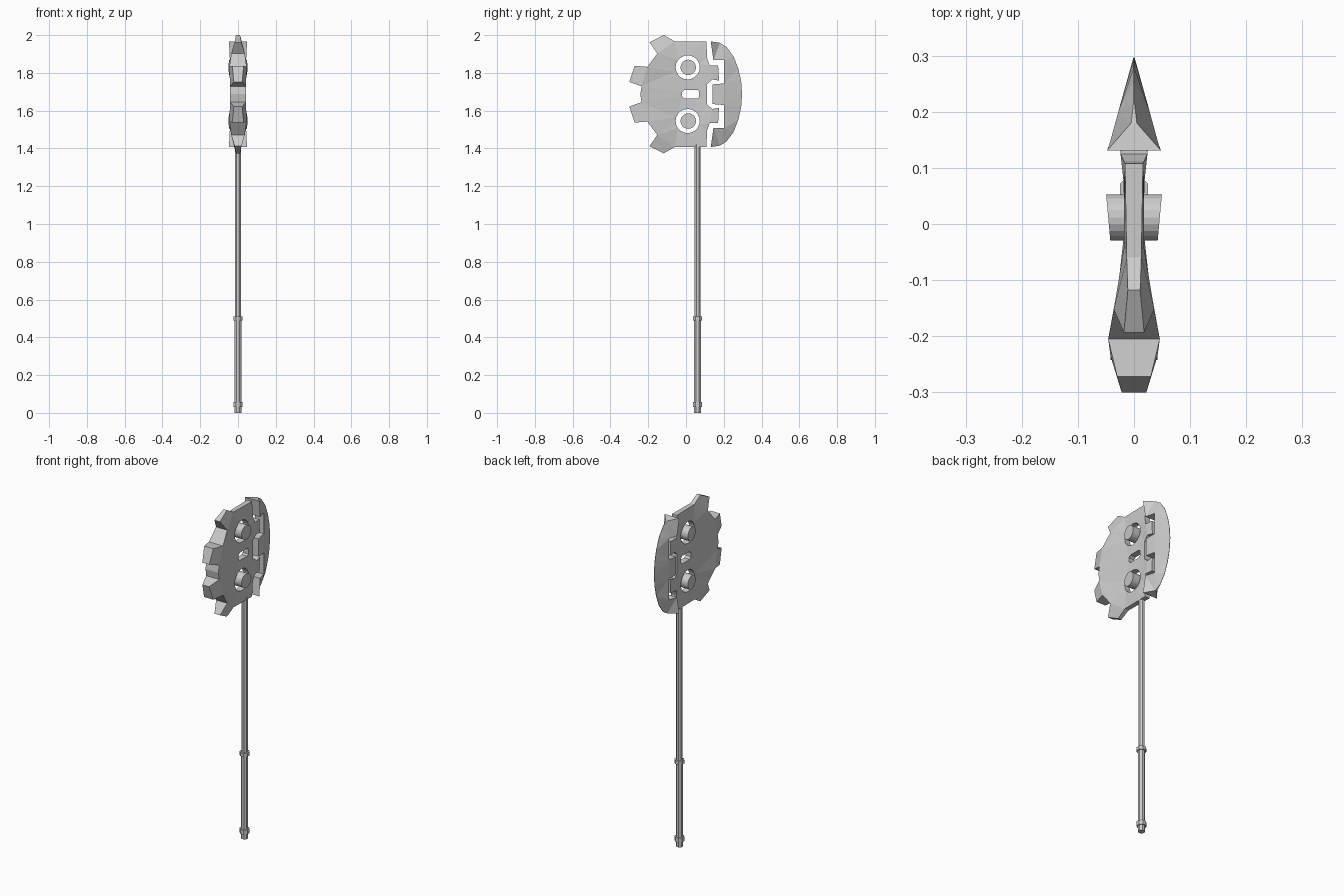
import bpy, bmesh
from math import sin, cos, tau, pi
from mathutils import Matrix

if "Cube" in bpy.data.objects:
    bpy.data.objects.remove(bpy.data.objects["Cube"])

CZ = 1.687  # height of the head's mirror line


def finish(bm, name):
    bmesh.ops.recalc_face_normals(bm, faces=bm.faces[:])
    me = bpy.data.meshes.new(name)
    bm.to_mesh(me)
    bm.free()
    ob = bpy.data.objects.new(name, me)
    bpy.context.collection.objects.link(ob)
    return ob


def mirrored(half):
    """Complete a half outline (y, z offset, half thickness, is_tip)."""
    low = [(y, -z, h, t) for y, z, h, t in reversed(half) if abs(z) > 1e-6]
    return half + low


def plate(name, outline, holes=()):
    """Plate of varying thickness; runs of tip points become wedge teeth."""
    bm = bmesh.new()
    add = lambda p: bm.verts.new((p[2], p[0], CZ + p[1]))
    verts = [add(p) for p in outline]
    n = len(verts)
    loops = [[v for v, p in zip(verts, outline) if not p[3]]]
    loops += [[add(p) for p in hole] for hole in holes]
    edges = [bm.edges.new((l[i - 1], l[i])) for l in loops for i in range(len(l))]
    bmesh.ops.triangle_fill(bm, edges=edges, use_beauty=True, normal=(1, 0, 0))
    for i in range(n):
        if outline[i][3] and not outline[i - 1][3]:
            run, j = [verts[i - 1]], i
            while outline[j % n][3]:
                run.append(verts[j % n])
                j += 1
            bm.faces.new(run + [verts[j % n]])
    # mirrored far face and the walls between
    rim = [e for e in bm.edges if len(e.link_faces) == 1]
    far = {v: bm.verts.new((-v.co.x, v.co.y, v.co.z)) for v in bm.verts[:]}
    for f in bm.faces[:]:
        bm.faces.new([far[v] for v in reversed(f.verts)])
    for e in rim:
        a, b = e.verts
        bm.faces.new((a, b, far[b], far[a]))
    return finish(bm, name)


# toothed plate with two round eyes and a slot cut through
EYE_Y, EYE_Z = 0.009, 0.142
gear = mirrored([
    (-0.242, 0, .042, 0), (-0.235, .042, .042, 0),
    (-0.30, .065, .022, 1), (-0.272, .15, .030, 1),
    (-0.205, .145, .046, 0), (-0.152, .215, .036, 0),
    (-0.193, .275, .018, 1), (-0.118, .313, .011, 1),
    (-0.06, .28, .013, 0), (0.108, .28, .016, 0),
    (0.112, .19, .018, 0), (0.125, .152, .024, 0),
    (0.17, .152, .020, 0), (0.175, .072, .020, 0),
    (0.14, .078, .024, 0), (0.112, .055, .020, 0)])
# mirrored list runs tip-to-tip, so the order already closes the loop
eyes = [[(EYE_Y + .064 * cos(tau * i / 20), s * EYE_Z + .064 * sin(tau * i / 20), .018)
         for i in range(20)] for s in (1, -1)]
slot = [(.07, .015, .018), (.06, .023, .018), (-.008, .023, .018), (-.02, .012, .018),
        (-.02, -.012, .018), (-.008, -.023, .018), (.06, -.023, .018), (.07, -.015, .018)]
plate("gear_plate", gear, eyes + [slot])

# curved cutting blade, thick inside and sharp outside
blade = mirrored([
    (0.297, 0, .001, 0), (0.292, .07, .001, 0), (0.277, .135, .001, 0),
    (0.252, .20, .001, 0), (0.215, .25, .001, 0), (0.18, .272, .005, 0),
    (0.131, .28, .048, 0), (0.145, .18, .043, 0), (0.2, .18, .028, 0),
    (0.2, .057, .028, 0), (0.14, .052, .034, 0)])
plate("blade", blade)

# eye studs: short cylinders across the plate, slightly longer toward the blade
for s, name in ((1, "upper_eye_stud"), (-1, "lower_eye_stud")):
    bm = bmesh.new()
    bmesh.ops.create_cone(bm, cap_ends=True, segments=20, radius1=.041, radius2=.041,
                          depth=2, matrix=Matrix.Rotation(pi / 2, 4, 'Y'))
    for v in bm.verts:
        v.co.x *= .046 + .09 * v.co.y
        v.co.y += EYE_Y + .003
        v.co.z += CZ + s * EYE_Z
    finish(bm, name)


def rod(name, z0, z1, r):
    bm = bmesh.new()
    bmesh.ops.create_cone(bm, cap_ends=True, segments=8, radius1=r, radius2=r, depth=z1 - z0,
                          matrix=Matrix.Translation((0, .061, (z0 + z1) / 2))
                          @ Matrix.Rotation(pi / 8, 4, 'Z'))
    finish(bm, name)


# pole with grip and two collars
rod("pole", 0.5, 1.42, .0175)
rod("grip", 0, 0.5, .0195)
rod("grip_collar", .489, .51, .027)
rod("end_collar", .032, .058, .027)
